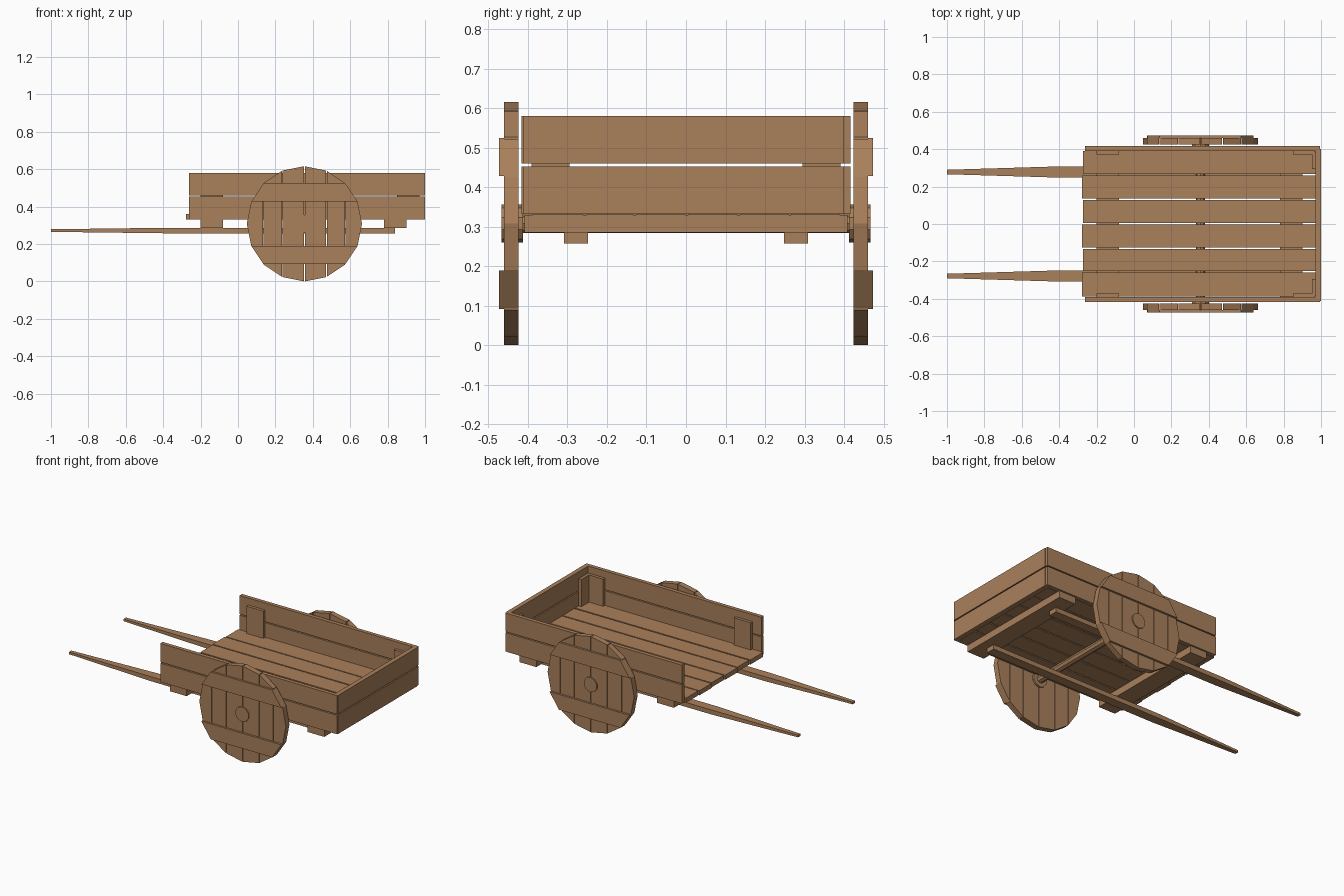
import bpy, bmesh, math
from mathutils import Vector, Matrix

if "Cube" in bpy.data.objects:
    bpy.data.objects.remove(bpy.data.objects["Cube"])

wood = bpy.data.materials.new("warm wood")
wood.diffuse_color = (0.40, 0.215, 0.105, 1)
wood.use_nodes = True
wood.node_tree.nodes["Principled BSDF"].inputs["Base Color"].default_value = wood.diffuse_color


def finish(name, bm):
    bmesh.ops.recalc_face_normals(bm, faces=bm.faces)
    me = bpy.data.meshes.new(name)
    bm.to_mesh(me)
    bm.free()
    me.materials.append(wood)
    ob = bpy.data.objects.new(name, me)
    bpy.context.collection.objects.link(ob)
    return ob


def box(name, x, y, z):
    bm = bmesh.new()
    bmesh.ops.create_cube(bm, size=1)
    for v in bm.verts:
        v.co = [(a + b) / 2 + c * (b - a) for c, (a, b) in zip(v.co, (x, y, z))]
    return finish(name, bm)


def cylinder(bm, radius, y0, y1, sides, x, z):
    m = Matrix.Translation((x, (y0 + y1) / 2, z)) @ Matrix.Rotation(math.pi / 2, 4, 'X')
    bmesh.ops.create_cone(bm, cap_ends=True, segments=sides, radius1=radius,
                          radius2=radius, depth=abs(y1 - y0), matrix=m)


WX, WZ, R = 0.355, 0.308, 0.308


def wheel_slice(name, y0, y1, axis, lo, hi):
    """A board cut out of the 16-sided wheel disc between two planes."""
    bm = bmesh.new()
    cylinder(bm, R, y0, y1, 16, WX, WZ)
    for pos, sign in ((lo, -1), (hi, 1)):
        n = Vector((0, 0, 0))
        n[axis] = sign
        co = Vector((0, 0, 0))
        co[axis] = pos
        r = bmesh.ops.bisect_plane(bm, geom=bm.verts[:] + bm.edges[:] + bm.faces[:],
                                   plane_co=co, plane_no=n, clear_outer=True)
        cut = [e for e in r['geom_cut'] if isinstance(e, bmesh.types.BMEdge)]
        if cut:
            bmesh.ops.holes_fill(bm, edges=cut, sides=0)
    return finish(name, bm)


# floor planks with slightly uneven ends
floor = ((-0.388, -0.260), (-0.251, -0.134), (-0.126, -0.003),
         (0.005, 0.129), (0.137, 0.259), (0.266, 0.39))
for i, y in enumerate(floor):
    box("floor_plank", (-0.277 + 0.005 * (i % 2), 0.97), y, (0.33, 0.36))

# crossbeams under the floor
for x in ((-0.20, -0.08), (0.78, 0.90)):
    box("crossbeam", x, (-0.408, 0.408), (0.286, 0.33))

# side and tail boards, two high
for z in ((0.332, 0.453), (0.460, 0.580)):
    for s in (-1, 1):
        box("side_board", (-0.262, 0.995), sorted((s * 0.391, s * 0.416)), z)
    box("tail_board", (0.970, 0.999), (-0.412, 0.400), z)

# inner cleats holding the boards together
for s in (-1, 1):
    for x in ((-0.20, -0.08), (0.85, 0.968)):
        box("side_cleat", x, sorted((s * 0.372, s * 0.391)), (0.36, 0.535))
    box("tail_cleat", (0.951, 0.970), sorted((s * 0.295, s * 0.385)), (0.36, 0.535))

# tapered handles: cross-section half sizes along x
for s in (-1, 1):
    bm = bmesh.new()
    rings = []
    for x, hy, hz in ((0.84, 0.030, 0.0145), (-0.40, 0.030, 0.0145), (-1.0, 0.012, 0.007)):
        rings.append([bm.verts.new((x, s * 0.278 + a * hy, 0.272 + b * hz))
                      for a, b in ((-1, -1), (1, -1), (1, 1), (-1, 1))])
    for a, b in zip(rings, rings[1:]):
        for i in range(4):
            j = (i + 1) % 4
            bm.faces.new((a[i], a[j], b[j], b[i]))
    bm.faces.new(rings[0])
    bm.faces.new(rings[-1])
    finish("handle", bm)

# axle
bm = bmesh.new()
cylinder(bm, 0.024, -0.46, 0.46, 8, WX, WZ)
finish("axle", bm)

# wheels: vertical planks, two battens outside, hub
cuts = (0.03, 0.135, 0.237, 0.355, 0.473, 0.573, 0.68)
for s in (-1, 1):
    for a, b in zip(cuts, cuts[1:]):
        wheel_slice("wheel_plank", s * 0.424, s * 0.460, 0, a + 0.002, b - 0.002)
    for lo, hi in ((0.092, 0.190), (0.428, 0.525)):
        wheel_slice("wheel_batten", s * 0.460, s * 0.473, 2, lo, hi)
    bm = bmesh.new()
    cylinder(bm, 0.048, s * 0.412, s * 0.467, 10, WX, WZ)
    finish("wheel_hub", bm)
